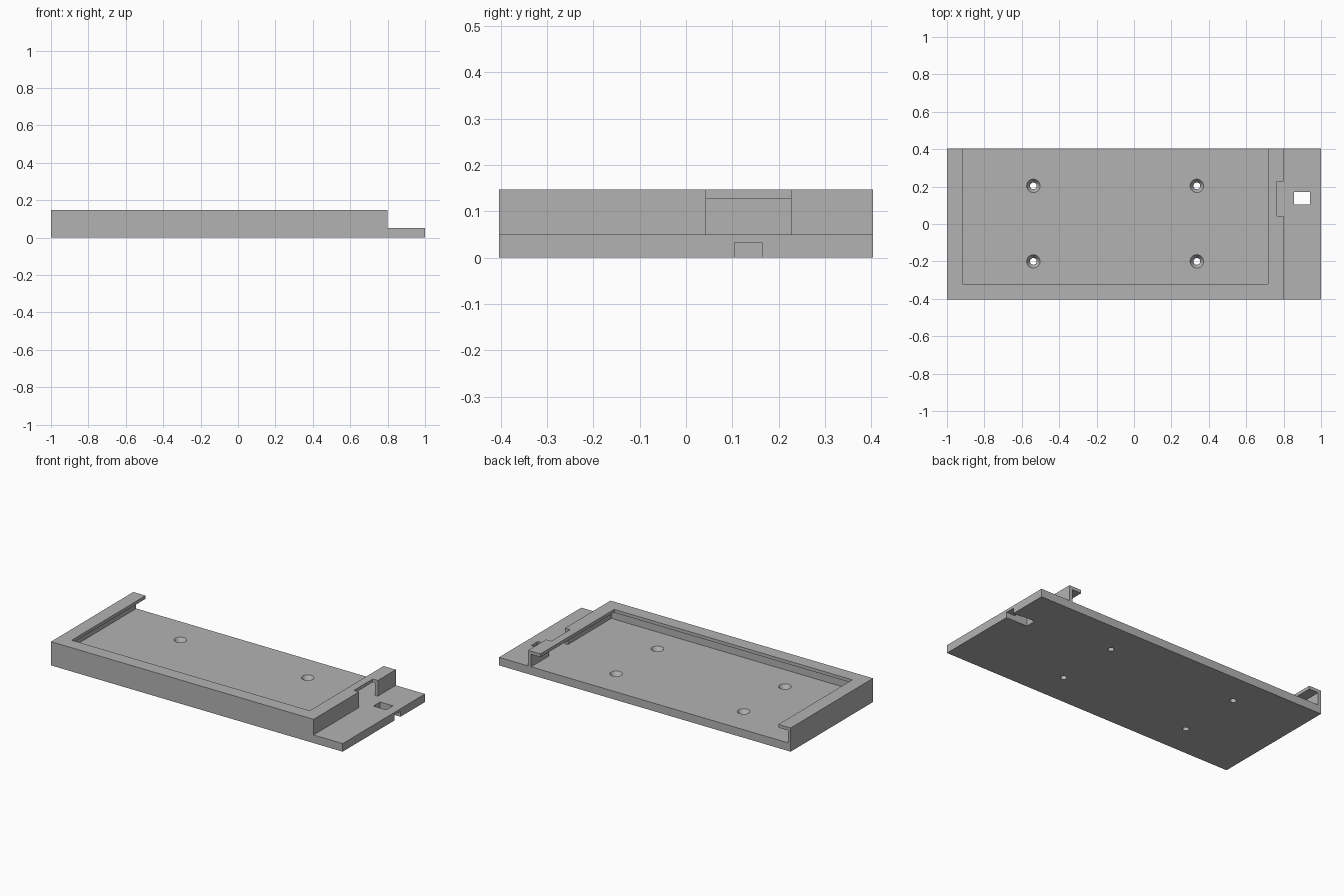
import bpy, bmesh

cube = bpy.data.objects.get("Cube")
if cube:
    bpy.data.objects.remove(cube)

W, D = 1.0, 0.403            # half length, half depth
FLOOR, LIP, TOP = 0.05, 0.127, 0.147
SHELF_X, WALL = 0.8, 0.02

grey = bpy.data.materials.new("plain grey")
grey.use_nodes = True
GREY = (0.45, 0.45, 0.45, 1)
grey.diffuse_color = GREY
grey.node_tree.nodes["Principled BSDF"].inputs["Base Color"].default_value = GREY


def prism(name, outline, y0, y1):
    """Extrude an x-z outline from y0 to y1."""
    bm = bmesh.new()
    face = bm.faces.new([bm.verts.new((x, y0, z)) for x, z in outline])
    ext = bmesh.ops.extrude_face_region(bm, geom=[face])
    verts = [v for v in ext["geom"] if isinstance(v, bmesh.types.BMVert)]
    bmesh.ops.translate(bm, verts=verts, vec=(0, y1 - y0, 0))
    bmesh.ops.recalc_face_normals(bm, faces=bm.faces)
    return make(name, bm)


def make(name, bm):
    mesh = bpy.data.meshes.new(name)
    bm.to_mesh(mesh)
    bm.free()
    mesh.materials.append(grey)
    obj = bpy.data.objects.new(name, mesh)
    bpy.context.collection.objects.link(obj)
    return obj


def box(name, x0, x1, y0, y1, z0, z1):
    return prism(name, [(x0, z0), (x1, z0), (x1, z1), (x0, z1)], y0, y1)


def cone(name, x, y, z0, z1, r0, r1):
    bm = bmesh.new()
    bmesh.ops.create_cone(bm, cap_ends=True, segments=32, radius1=r0, radius2=r1, depth=z1 - z0)
    bmesh.ops.translate(bm, verts=bm.verts, vec=(x, y, (z0 + z1) / 2))
    return make(name, bm)


# Body: tall tray with a low shelf at its left end
tray = prism("mounting_tray", [(-W, 0), (W, 0), (W, FLOOR), (SHELF_X, FLOOR),
                               (SHELF_X, TOP), (-W, TOP)], -D, D)

cutters = [
    # Cavity under the lip, and the narrower opening above it, both open at the back
    box("cavity", -W + WALL, SHELF_X - WALL, -D + WALL, D + 0.1, FLOOR, LIP),
    box("opening", -0.916, 0.716, -0.32, D + 0.1, FLOOR + 0.03, TOP + 0.1),
    # Notch through the shelf-side wall
    box("wall_notch", 0.765, SHELF_X + 0.05, 0.043, 0.227, FLOOR, TOP + 0.1),
    # Cable groove under the shelf and the window above it
    box("cable_groove", 0.855, W + 0.1, 0.105, 0.164, -0.1, 0.033),
    box("cable_window", 0.855, 0.942, 0.105, 0.171, -0.1, FLOOR + 0.02),
]
# Countersunk screw holes
for x in (-0.538, 0.336):
    for y in (-0.2, 0.204):
        cutters.append(cone("screw_hole", x, y, -0.1, FLOOR + 0.01, 0.018, 0.018))
        cutters.append(cone("countersink", x, y, 0.02, FLOOR + 0.006, 0.0165, 0.0398))

for cutter in cutters:
    cutter.hide_render = True
    mod = tray.modifiers.new(cutter.name, "BOOLEAN")
    mod.operation = "DIFFERENCE"
    mod.solver = "EXACT"
    mod.object = cutter

# Bake the cuts and drop the cutters
graph = bpy.context.evaluated_depsgraph_get()
baked = bpy.data.meshes.new_from_object(tray.evaluated_get(graph))
tray.modifiers.clear()
tray.data = baked
for cutter in cutters:
    bpy.data.objects.remove(cutter)

# Smooth the round holes, keep the edges crisp
bpy.context.view_layer.objects.active = tray
tray.select_set(True)
bpy.ops.object.shade_smooth_by_angle(angle=0.5)
